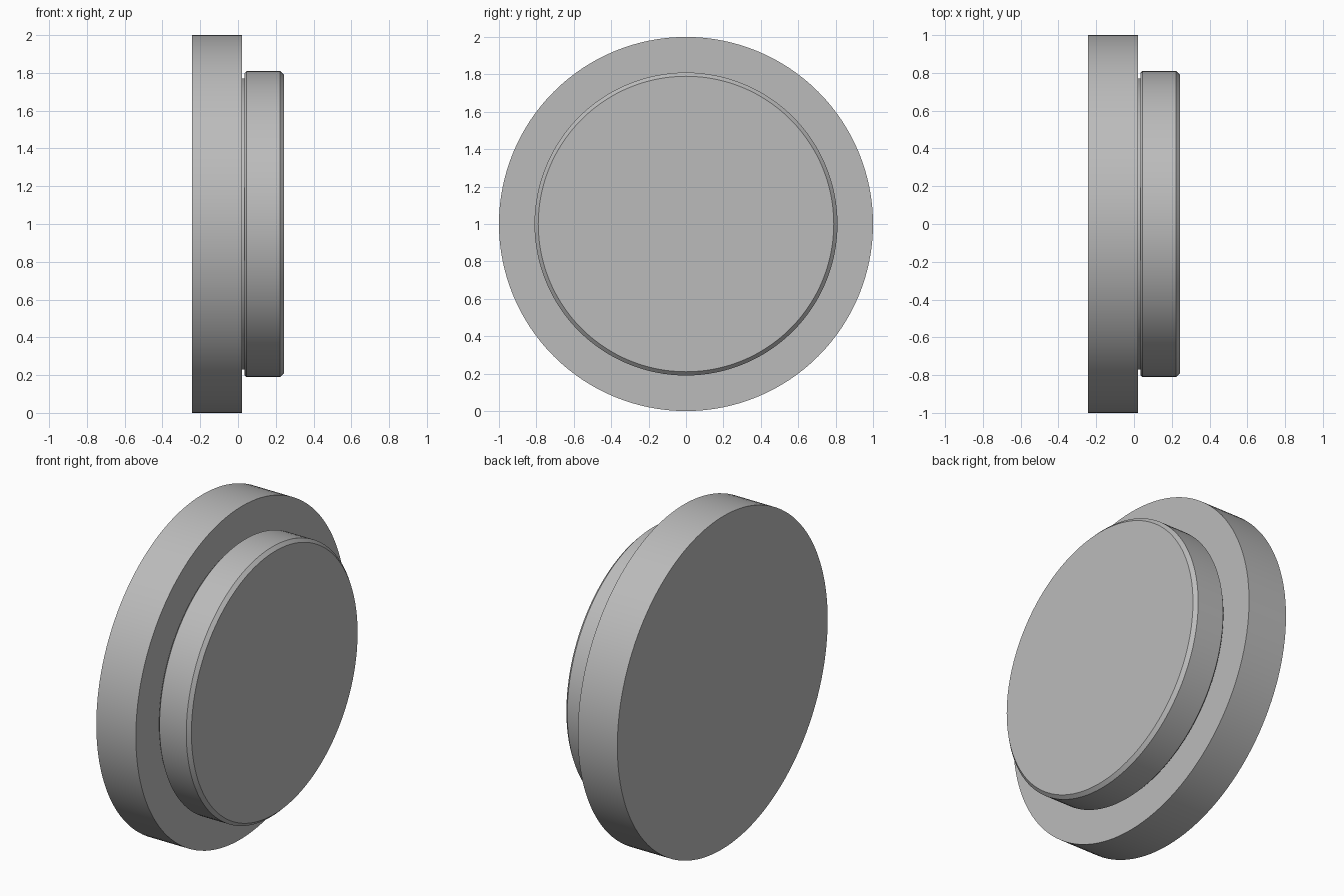
import bpy, bmesh, math
from mathutils import Matrix, Vector

SEGMENTS = 128
AXIS_HEIGHT = 1.0

cube = bpy.data.objects.get("Cube")
if cube:
    bpy.data.objects.remove(cube, do_unlink=True)

grey = bpy.data.materials.new("plain_grey")
grey.use_nodes = True
colour = (0.5, 0.5, 0.5, 1)
grey.diffuse_color = colour
grey.node_tree.nodes["Principled BSDF"].inputs["Base Color"].default_value = colour


def finish(name, bm):
    bmesh.ops.recalc_face_normals(bm, faces=bm.faces)
    mesh = bpy.data.meshes.new(name)
    bm.to_mesh(mesh)
    bm.free()
    mesh.materials.append(grey)
    obj = bpy.data.objects.new(name, mesh)
    bpy.context.collection.objects.link(obj)
    return obj


def lathe(name, profile):
    """Turn (x, radius) points around the horizontal x axis and cap both ends."""
    bm = bmesh.new()
    rings = []
    for x, r in profile:
        angles = [math.tau * i / SEGMENTS for i in range(SEGMENTS)]
        rings.append([bm.verts.new((x, r * math.cos(a), AXIS_HEIGHT + r * math.sin(a)))
                      for a in angles])
    for low, high in zip(rings, rings[1:]):
        for i in range(SEGMENTS):
            j = (i + 1) % SEGMENTS
            bm.faces.new((low[i], low[j], high[j], high[i]))
    bm.faces.new(rings[0])
    bm.faces.new(rings[-1])
    return finish(name, bm)


def select_only(obj):
    bpy.ops.object.select_all(action='DESELECT')
    obj.select_set(True)
    bpy.context.view_layer.objects.active = obj


# Wide flange, narrow relief neck and chamfered boss
flange = lathe("flange", [(-0.243, 1.0), (0.02, 1.0)])
neck = lathe("relief_neck", [(0.0, 0.77), (0.06, 0.77)])
boss = lathe("boss", [(0.035, 0.80), (0.045, 0.81), (0.223, 0.81), (0.243, 0.79)])

# Round-ended slot outline, open toward the rim
width, inner, outer = 0.053, 0.723, 0.9
bm = bmesh.new()
outline = [(outer, -width), (outer, width)]
for i in range(17):
    a = math.pi / 2 + math.pi * i / 16
    outline.append((inner + width * math.cos(a), width * math.sin(a)))
floor = bm.faces.new([bm.verts.new((0.1, u, v)) for u, v in outline])
wall = bmesh.ops.extrude_face_region(bm, geom=[floor])["geom"]
bmesh.ops.translate(bm, vec=Vector((0.3, 0, 0)),
                    verts=[v for v in wall if isinstance(v, bmesh.types.BMVert)])
turn = Matrix.Rotation(math.atan2(-0.88, -0.475), 4, 'X')
bm.transform(Matrix.Translation((0, 0, AXIS_HEIGHT)) @ turn)
cutter = finish("slot_cutter", bm)
cutter.hide_render = True

# Cut the slot into the boss
cut = boss.modifiers.new("slot", 'BOOLEAN')
cut.operation = 'DIFFERENCE'
cut.solver = 'EXACT'
cut.object = cutter
select_only(boss)
bpy.ops.object.modifier_apply(modifier=cut.name)
bpy.data.objects.remove(cutter, do_unlink=True)

# Smooth round walls with crisp rims
for part in (flange, neck, boss):
    select_only(part)
    bpy.ops.object.shade_smooth_by_angle(angle=math.radians(30))
